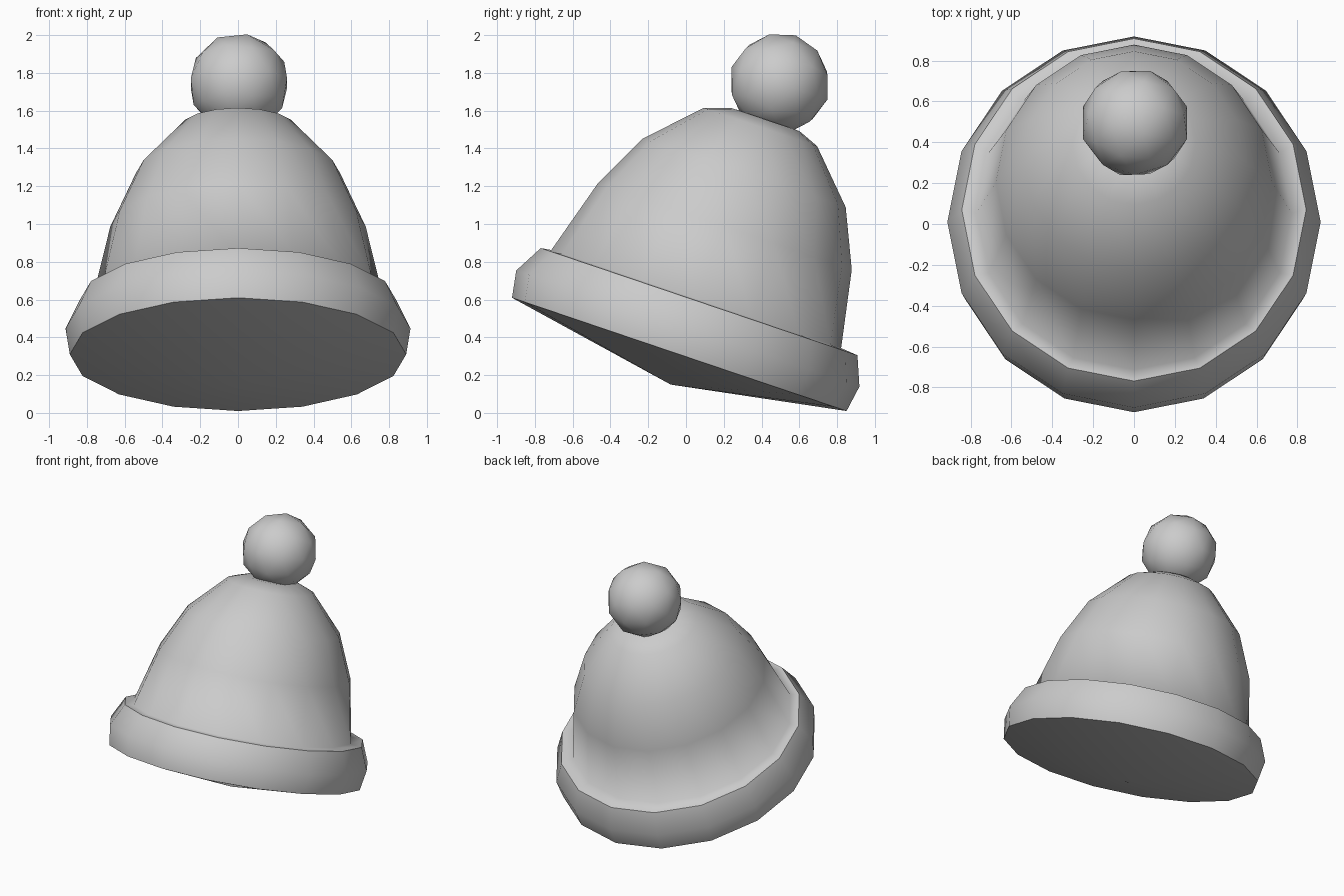
import bpy, bmesh, math
from mathutils import Matrix, Vector

cube = bpy.data.objects.get("Cube")
if cube:
    bpy.data.objects.remove(cube, do_unlink=True)

SIDES = 16
STRETCH = 1.05                                    # hat is slightly longer front to back
TILT = Matrix.Rotation(math.radians(-18.7), 4, 'X')  # leans toward the back

wool = bpy.data.materials.new("grey_wool")
wool.use_nodes = True
wool.diffuse_color = (0.6, 0.6, 0.6, 1)
wool.node_tree.nodes["Principled BSDF"].inputs["Base Color"].default_value = (0.6, 0.6, 0.6, 1)


def finish(name, bm, angle):
    bmesh.ops.recalc_face_normals(bm, faces=bm.faces)
    bm.transform(TILT)
    mesh = bpy.data.meshes.new(name)
    bm.to_mesh(mesh)
    bm.free()
    mesh.materials.append(wool)
    ob = bpy.data.objects.new(name, mesh)
    bpy.context.collection.objects.link(ob)
    bpy.ops.object.select_all(action='DESELECT')
    ob.select_set(True)
    bpy.context.view_layer.objects.active = ob
    bpy.ops.object.shade_smooth_by_angle(angle=math.radians(angle))


def lathe(name, profile, angle):
    """Each profile entry is (depth radius, centre y, height); radius 0 makes a tip."""
    bm = bmesh.new()
    rings = []
    for r, cy, h in profile:
        if r == 0:
            rings.append([bm.verts.new((0, cy, h))] * SIDES)
            continue
        turn = [math.tau * i / SIDES for i in range(SIDES)]
        rings.append([bm.verts.new((r / STRETCH * math.sin(t), cy + r * math.cos(t), h))
                      for t in turn])
    for low, high in zip(rings, rings[1:]):
        for i in range(SIDES):
            j = (i + 1) % SIDES
            corners = dict.fromkeys((low[i], low[j], high[j], high[i]))
            bm.faces.new(list(corners))
    finish(name, bm, angle)


# Folded brim with its shallow pointed underside
BRIM_EDGE = (0.885, -0.123, 0.58)
lathe("brim", [(0, -0.125, 0.116), (0.935, -0.133, 0.282),
               (0.959, -0.134, 0.426), BRIM_EDGE], 60)

# Crown, growing out of the ledge on top of the brim
lathe("crown", [BRIM_EDGE, (0.81, -0.142, 0.588), (0.71, -0.122, 1.0),
                (0.567, -0.115, 1.302), (0.317, -0.112, 1.56),
                (0.19, -0.1, 1.606), (0, -0.1, 1.608)], 100)

# Pompom
bm = bmesh.new()
centre = TILT.inverted() @ Vector((0.005, 0.495, 1.745))
bmesh.ops.create_icosphere(bm, subdivisions=2, radius=0.268, matrix=Matrix.Translation(centre))
finish("pompom", bm, 60)
